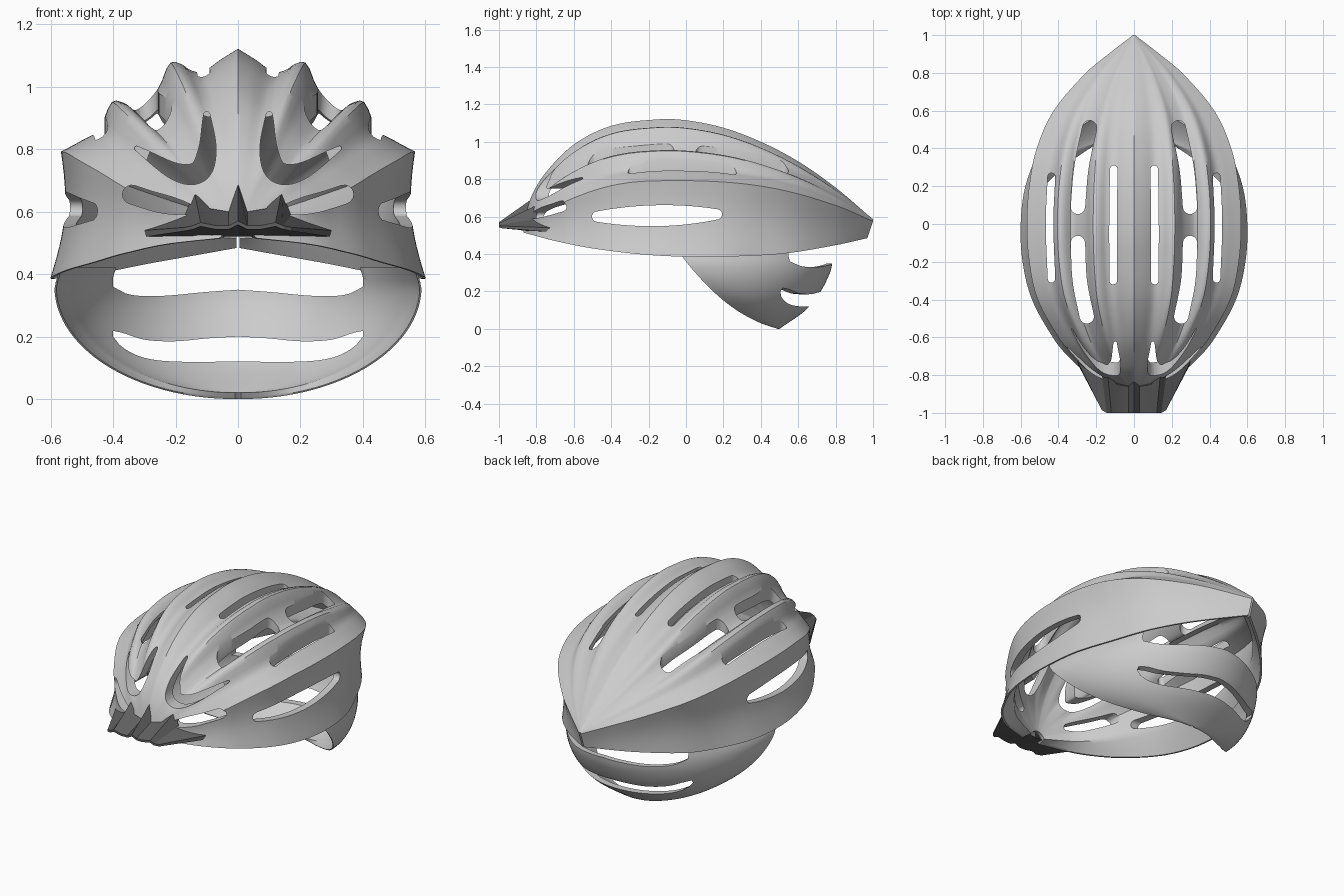
import bpy, bmesh
from math import sin, cos, pi, atan2, sqrt
from mathutils import Vector

if "Cube" in bpy.data.objects:
    bpy.data.objects.remove(bpy.data.objects["Cube"])


def interp(pts, t):
    """Smooth curve through (t, value) pairs."""
    n = len(pts)
    t = min(max(t, pts[0][0]), pts[-1][0])
    i = next(k for k in range(n - 1) if t <= pts[k + 1][0])

    def slope(k):
        a, b = pts[max(k - 1, 0)], pts[min(k + 1, n - 1)]
        return (b[1] - a[1]) / (b[0] - a[0])
    (x0, y0), (x1, y1) = pts[i], pts[i + 1]
    h = x1 - x0
    s = (t - x0) / h
    return ((2*s**3 - 3*s*s + 1) * y0 + (s**3 - 2*s*s + s) * h * slope(i)
            + (3*s*s - 2*s**3) * y1 + (s**3 - s*s) * h * slope(i + 1))


def add_mesh(name, verts, faces):
    me = bpy.data.meshes.new(name)
    me.from_pydata(verts, [], faces)
    bm = bmesh.new()
    bm.from_mesh(me)
    bmesh.ops.recalc_face_normals(bm, faces=bm.faces)
    bm.to_mesh(me)
    bm.free()
    ob = bpy.data.objects.new(name, me)
    bpy.context.collection.objects.link(ob)
    return ob


def thick_grid(name, rows, centre, wall, thin):
    """Closed wall: a grid plus a copy shrunk towards a centre, thinner at the side edges."""
    nr, nc = len(rows), len(rows[0])
    outer = [Vector(p) for r in rows for p in r]
    c = Vector(centre)
    verts = list(outer)
    for k, p in enumerate(outer):
        edge = min(1, min(k % nc, nc - 1 - k % nc) / 5)
        verts.append(c + (p - c) * (1 - thin - (wall - thin) * edge))
    N = nr * nc
    faces = []
    for i in range(nr - 1):
        for j in range(nc - 1):
            a = i * nc + j
            q = (a, a + 1, a + nc + 1, a + nc)
            faces += [q, tuple(k + N for k in reversed(q))]
    loop = ([j for j in range(nc)] + [i * nc + nc - 1 for i in range(1, nr)]
            + [(nr - 1) * nc + j for j in range(nc - 2, -1, -1)]
            + [i * nc for i in range(nr - 2, 0, -1)])
    for a, b in zip(loop, loop[1:] + loop[:1]):
        faces.append((a, a + N, b + N, b))
    return add_mesh(name, verts, faces)


def capsule(path, r, r0=1, r1=1, n=24):
    """Round-ended slot outline along a smooth 2D path; r0, r1 taper its ends."""
    k = len(path) - 1
    fx = [(i / k, p[0]) for i, p in enumerate(path)]
    fy = [(i / k, p[1]) for i, p in enumerate(path)]
    c = [Vector((interp(fx, i / n), interp(fy, i / n))) for i in range(n + 1)]
    left, right, ang = [], [], []
    for i, p in enumerate(c):
        d = (c[min(i + 1, n)] - c[max(i - 1, 0)]).normalized()
        ang.append(atan2(d.y, d.x))
        e = (2 * i / n - 1) ** 2
        nrm = Vector((-d.y, d.x)) * r * (1 - e * (1 - (r0 if i < n / 2 else r1)))
        left.append(p + nrm)
        right.append(p - nrm)

    def cap(p, a, rr):
        return [p + Vector((cos(a + pi * s / 8), sin(a + pi * s / 8))) * rr for s in range(1, 8)]
    return (right + cap(c[-1], ang[-1] - pi / 2, r * r1)
            + left[::-1] + cap(c[0], ang[0] + pi / 2, r * r0))


def prism(store, outline, axis, lo, hi, flip=1):
    verts, faces = store
    b, n = len(verts), len(outline)
    for d in (lo, hi):
        for p, q in outline:
            v = {'x': (d, p, q), 'y': (p, d, q), 'z': (p, q, d)}[axis]
            verts.append((v[0] * flip, v[1], v[2]))
    faces += [tuple(range(b, b + n)), tuple(range(b + 2*n - 1, b + n - 1, -1))]
    faces += [(b + i, b + n + i, b + n + (i + 1) % n, b + (i + 1) % n) for i in range(n)]


def cut(ob, store):
    cutter = add_mesh(ob.name + "_cutter", *store)
    cutter.hide_render = True
    m = ob.modifiers.new("cut", 'BOOLEAN')
    m.operation, m.solver, m.object = 'DIFFERENCE', 'EXACT', cutter
    bpy.context.view_layer.objects.active = ob
    bpy.ops.object.modifier_apply(modifier="cut")
    bpy.data.objects.remove(cutter)


def smooth(ob, angle=0.6):
    bpy.ops.object.select_all(action='DESELECT')
    ob.select_set(True)
    bpy.context.view_layer.objects.active = ob
    bpy.ops.object.shade_smooth_by_angle(angle=angle)


# Shell: ridged sections lofted from brow to tail
TOP = [(-.87, .56), (-.83, .70), (-.75, .835), (-.6, .985), (-.4, 1.085), (-.15, 1.12),
       (0, 1.115), (.2, 1.075), (.4, 1.0), (.6, .895), (.8, .755), (1, .585)]
CREASE_Z = [(-.87, .54), (-.8, .60), (-.6, .70), (-.4, .765), (-.2, .79), (.2, .785), (.5, .745), (.8, .66), (1, .575)]
CREASE_X = [(-.87, .04), (-.8, .21), (-.7, .32), (-.6, .40), (-.4, .51), (-.2, .555), (0, .567),
            (.2, .555), (.4, .515), (.6, .425), (.8, .255), (.9, .135), (1, .005)]
RIM_Z = [(-.87, .515), (-.7, .47), (-.5, .43), (-.2, .395), (.1, .385), (.5, .40), (.8, .445), (1, .485)]
RIM_X = [(-.87, .06), (-.8, .23), (-.7, .35), (-.6, .43), (-.4, .54), (-.2, .59), (0, .6),
         (.2, .575), (.4, .50), (.6, .40), (.8, .23), (1, .005)]
RIDGES = [(0, 1), (.1, .90), (.2, .79), (.27, .80), (.32, .85), (.39, .85), (.45, .63),
          (.58, .42), (.65, .48), (.72, .47), (.78, .24), (.88, .12), (1, 0)]
FADE = [(-.87, 0), (-.7, .5), (-.45, 1), (.3, 1), (.7, .4), (1, 0)]

rows = []
for i in range(101):
    y = -.87 + 1.87 * (i / 100) ** 1.6
    zt, zc, xc = interp(TOP, y), interp(CREASE_Z, y), interp(CREASE_X, y)
    zr, xr, a = interp(RIM_Z, y), interp(RIM_X, y), interp(FADE, y)
    half = []
    for j in range(43):
        u = j / 42
        v = a * interp(RIDGES, u) + (1 - a) * (1 - .2*u - .8*u*u)
        half.append((xc * u, y, zc + (zt - zc) * v))
    for j in range(1, 13):
        f = j / 12
        half.append((xc + (xr - xc) * f - .05 * xc * sin(pi * f), y - .03 * f * max(0, y) ** 4, zc + (zr - zc) * f))
    rows.append([(-x, yy, z) for x, yy, z in half[:0:-1]] + half)
shell = thick_grid("helmet_shell", rows, (0, 0, .4), .07, .015)

# Vents: slots cut from above, from the front and through the sides
vents = ([], [])
for s in (1, -1):
    for path, r in (([(.107, .29), (.111, 0), (.11, -.3)], .02),
                    ([(.235, .51), (.278, .3), (.297, .09)], .038),
                    ([(.297, -.10), (.287, -.3), (.25, -.49)], .038),
                    ([(.437, .25), (.447, 0), (.437, -.29)], .02)):
        prism(vents, capsule(path, r), 'z', .7, 1.4, s)
    prism(vents, capsule([(.1, .91), (.098, .8), (.125, .728), (.2, .728), (.325, .803)], .034, .3, .2), 'y', -1.2, -.545, s)
    prism(vents, capsule([(.16, .608), (.26, .63), (.34, .655)], .03, .6, 1), 'y', -1.2, -.52, s)
    prism(vents, capsule([(-.475, .6), (-.15, .605), (.165, .612)], .056, .5, .5), 'x', .3, 1, s)
cut(shell, vents)
smooth(shell)

# Rear head cradle: bowl below the shell with two openings
BB = [(0, .5), (.1, .64), (.2, .72), (.3, .77), (.35, .782), (.43, .8)]
BF = [(0, .49), (.03, .40), (.1, .27), (.2, .145), (.3, .05), (.36, 0), (.43, -.05)]
rows = []
for i in range(36):
    z = .42 * (i / 35) ** 2
    x = .01 + .578 * sqrt(1 - max(0, 1 - z / .36) ** 2) - max(0, z - .36) * .3
    yb, yf = interp(BB, z), interp(BF, z)
    rows.append([(x * cos(pi * k / 56), yf + (yb - yf) * sin(pi * k / 56) ** 1.1, z) for k in range(57)])
cradle = thick_grid("rear_cradle", rows, (0, .1, .45), .045, .01)


def symmetric(lower, upper, n=40, w=.4):
    xs = [w * (2 * k / n - 1) for k in range(n + 1)]
    return ([(x, interp(lower, abs(x))) for x in xs]
            + [(x, interp(upper, abs(x))) for x in reversed(xs)])


gaps = ([], [])
prism(gaps, symmetric([(0, .12), (.2, .12), (.3, .132), (.37, .165), (.4, .2)],
                      [(0, .2), (.1, .194), (.2, .185), (.3, .19), (.37, .212), (.4, .218)]), 'y', .2, 1.2)
prism(gaps, symmetric([(0, .35), (.1, .343), (.25, .33), (.35, .335), (.4, .36)],
                      [(0, .5), (.25, .5), (.37, .47), (.4, .39)]), 'y', .2, 1.2)
cut(cradle, gaps)
smooth(cradle)

# Visor: dark peak with pointed fins lying against the brow
back = [(0, -.83, .69), (.03, -.86, .60), (.09, -.85, .61), (.14, -.79, .665), (.17, -.80, .59), (.30, -.725, .54)]
front = [(0, -1, .57), (.03, -1, .555), (.07, -1, .555), (.12, -1, .565), (.145, -1, .555), (.17, -.985, .55)]
lip = [(x, y, z - .012) for x, y, z in front]
base = [(x * .98, -.83 + .9 * x * x, .52) for x, _, _ in back]
verts, faces, n = [], [], 11
for row in (back, front, lip, base):
    verts += [(-x, y, z) for x, y, z in row[:0:-1]] + row
for r in range(4):
    for k in range(n - 1):
        a, b = r * n + k, ((r + 1) % 4) * n + k
        faces.append((a, a + 1, b + 1, b))
faces += [(0, n, 2*n, 3*n), (n - 1, 2*n - 1, 3*n - 1, 4*n - 1)]
visor = add_mesh("visor", verts, faces)
mat = bpy.data.materials.new("dark_grey")
mat.diffuse_color = (.12, .12, .12, 1)
mat.use_nodes = True
mat.node_tree.nodes["Principled BSDF"].inputs["Base Color"].default_value = mat.diffuse_color
visor.data.materials.append(mat)
smooth(visor, .4)
